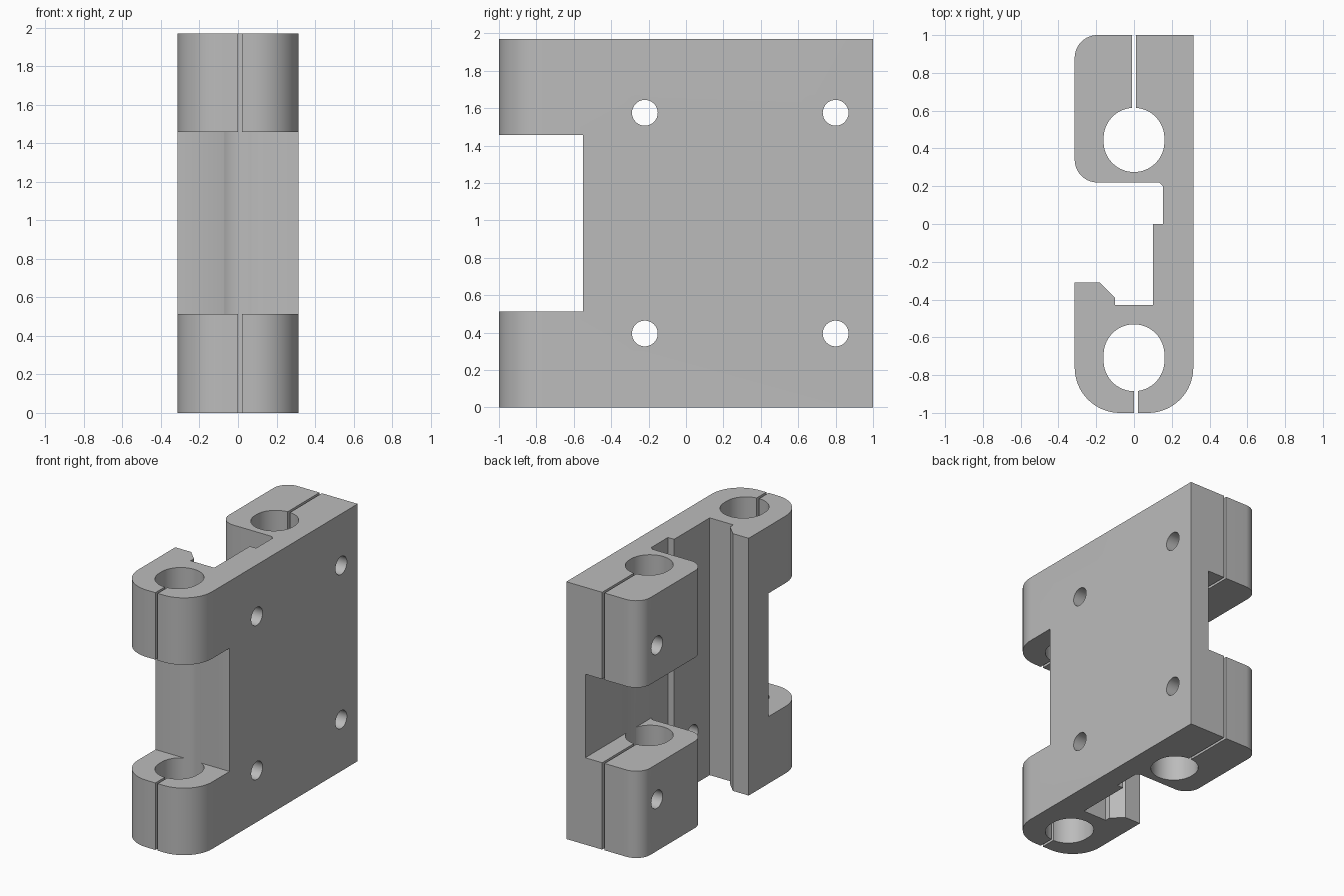
import bpy, bmesh, math
from mathutils import Vector, Matrix

if "Cube" in bpy.data.objects:
    bpy.data.objects.remove(bpy.data.objects["Cube"])

HALF_W, HEIGHT = 0.314, 1.97
BORE_R = 0.161

grey = bpy.data.materials.new("plain grey")
grey.use_nodes = True
colour = (0.5, 0.5, 0.5, 1)
grey.diffuse_color = colour
grey.node_tree.nodes["Principled BSDF"].inputs["Base Color"].default_value = colour


def arc(cx, cy, r, start, end, steps=16, stretch=0.0):
    """Points on an arc in degrees; stretch pulls the two halves apart in y."""
    pts = []
    for i in range(steps + 1):
        a = math.radians(start + (end - start) * i / steps)
        shift = math.copysign(stretch, math.sin(a))
        pts.append((cx + r * math.cos(a), cy + r * math.sin(a) + shift))
    return pts


def link(name, bm):
    bmesh.ops.recalc_face_normals(bm, faces=bm.faces)
    mesh = bpy.data.meshes.new(name)
    bm.to_mesh(mesh)
    bm.free()
    mesh.materials.append(grey)
    obj = bpy.data.objects.new(name, mesh)
    bpy.context.collection.objects.link(obj)
    return obj


def box(name, lo, hi):
    lo, hi = Vector(lo), Vector(hi)
    bm = bmesh.new()
    bmesh.ops.create_cube(bm, size=1)
    for v in bm.verts:
        v.co = (lo + hi) / 2 + v.co * (hi - lo)
    return link(name, bm)


def cross_hole(name, y, z):
    bm = bmesh.new()
    bmesh.ops.create_cone(bm, cap_ends=True, segments=32, radius1=0.069, radius2=0.069, depth=1)
    bm.transform(Matrix.Translation((0, y, z)) @ Matrix.Rotation(math.pi / 2, 4, "Y"))
    return link(name, bm)


# Body outline: each clamp bore opens through its slit, so it is one loop
outline = [(HALF_W, 1), (0.01, 1)]
outline += arc(0, 0.445, BORE_R, 86.4, -266.4, 64, 0.009)
outline += [(-0.01, 1)]
outline += arc(-HALF_W + 0.12, 0.88, 0.12, 90, 180)
outline += arc(-HALF_W + 0.12, 0.34, 0.12, 180, 270)
outline += [(0.132, 0.22), (0.153, 0.2), (0.153, 0), (0.1, 0), (0.1, -0.43),
            (-0.1, -0.43), (-0.1, -0.39), (-0.18, -0.31), (-HALF_W, -0.31)]
outline += arc(-HALF_W + 0.24, -0.76, 0.24, 180, 270)
outline += [(0, -1)]
outline += arc(0, -0.708, BORE_R, 270, -82.8, 64, 0.016)
outline += [(0.02, -1)]
outline += arc(HALF_W - 0.24, -0.76, 0.24, 270, 360)

bm = bmesh.new()
base = bm.faces.new([bm.verts.new((x, y, 0)) for x, y in outline])
top = bmesh.ops.extrude_face_region(bm, geom=[base])["geom"]
bmesh.ops.translate(bm, vec=(0, 0, HEIGHT),
                    verts=[g for g in top if isinstance(g, bmesh.types.BMVert)])
body = link("clamp_body", bm)

# Notches between the clamps, and the four bolt holes
cutters = [
    box("front_notch_cutter", (-1, -1.2, 0.513), (1, -0.55, 1.457)),
    box("back_notch_cutter", (-1, 0.1, 0.665), (0.153, 1.2, 1.305)),
]
for y in (-0.22, 0.8):
    for z in (0.395, 1.575):
        cutters.append(cross_hole("bolt_hole_cutter", y, z))

bpy.context.view_layer.objects.active = body
body.select_set(True)
for cutter in cutters:
    mod = body.modifiers.new("cut", "BOOLEAN")
    mod.operation, mod.solver, mod.object = "DIFFERENCE", "EXACT", cutter
    bpy.ops.object.modifier_apply(modifier=mod.name)
    bpy.data.objects.remove(cutter)

bpy.ops.object.shade_smooth_by_angle(angle=math.radians(30))
